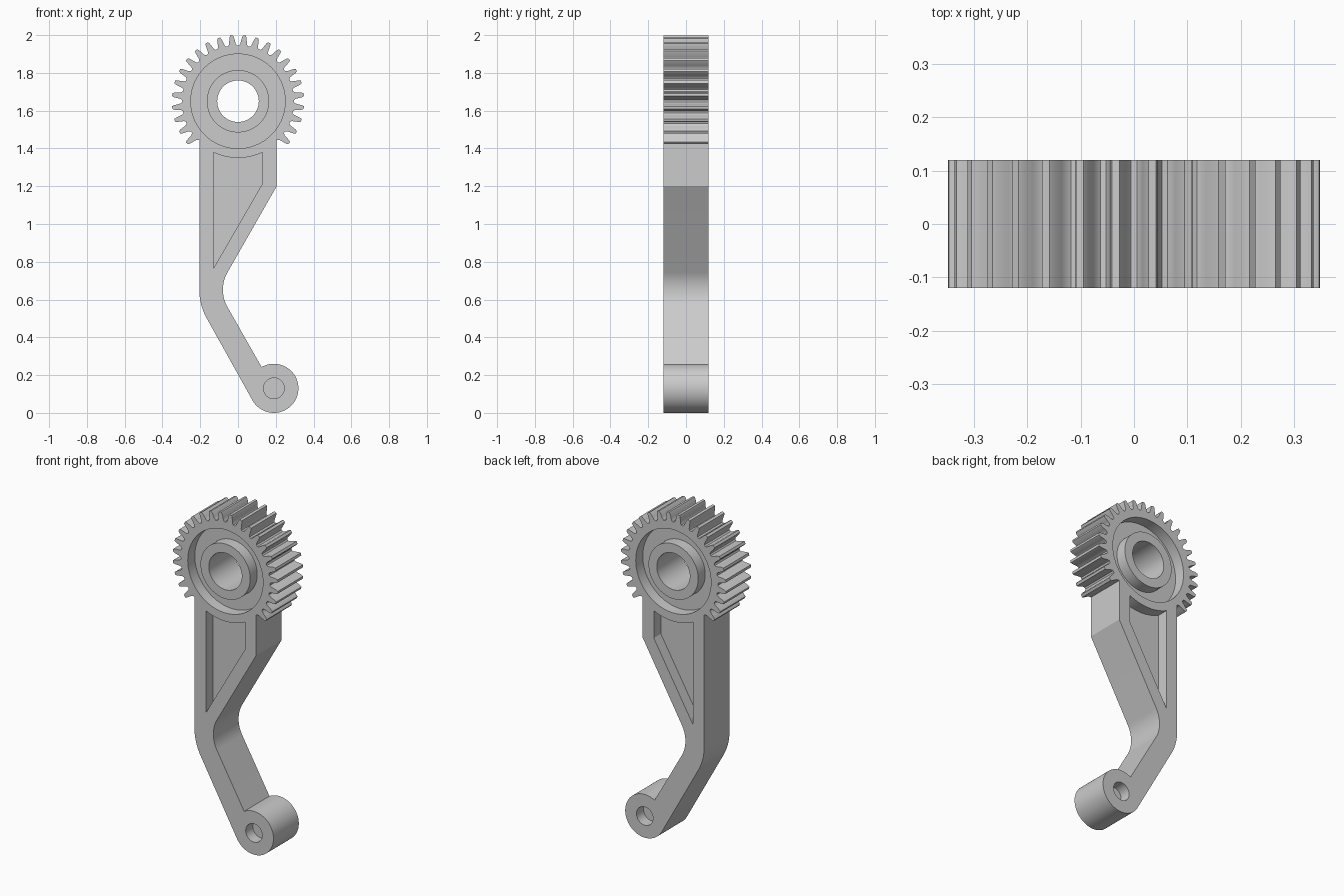
import bpy, bmesh
from math import cos, sin, radians

if "Cube" in bpy.data.objects:
    bpy.data.objects.remove(bpy.data.objects["Cube"])

HALF = 0.12            # half thickness of the part
WEB = 0.053            # half thickness left under the recesses
GEAR = (0.0, 1.65)
BOSS = (0.19, 0.13)


def polar(c, r, deg):
    return (c[0] + r * cos(radians(deg)), c[1] + r * sin(radians(deg)))


def arc(c, r, a0, a1, n):
    return [polar(c, r, a0 + (a1 - a0) * i / n) for i in range(n + 1)]


def circle(c, r, n=72):
    return arc(c, r, 0, 360, n)[:-1]


def prism(name, pts, y0, y1):
    """Extrude an x-z outline from y0 to y1."""
    bm = bmesh.new()
    face = bm.faces.new([bm.verts.new((x, y0, z)) for x, z in pts])
    res = bmesh.ops.extrude_face_region(bm, geom=[face])
    verts = [v for v in res["geom"] if isinstance(v, bmesh.types.BMVert)]
    bmesh.ops.translate(bm, verts=verts, vec=(0, y1 - y0, 0))
    bmesh.ops.recalc_face_normals(bm, faces=bm.faces)
    me = bpy.data.meshes.new(name)
    bm.to_mesh(me)
    bm.free()
    ob = bpy.data.objects.new(name, me)
    bpy.context.collection.objects.link(ob)
    return ob


def boolean(target, tool, op):
    bpy.context.view_layer.objects.active = target
    m = target.modifiers.new("bool", 'BOOLEAN')
    m.operation, m.object, m.solver = op, tool, 'EXACT'
    bpy.ops.object.modifier_apply(modifier=m.name)
    bpy.data.objects.remove(tool)


# Outline: 24 teeth of a 32-tooth pitch, then the bent arm and the end boss
half_tooth = [(4.6, 0.296), (3.4, 0.304), (2.8, 0.318), (2.0, 0.340), (1.2, 0.350)]
tooth = half_tooth + [(-a, r) for a, r in reversed(half_tooth)]
pitch = 360 / 32
outline = [(-0.205, 1.444)]
for k in range(24):
    mid = 90 + pitch * (11.5 - k)
    outline += [polar(GEAR, r, mid + a) for a, r in tooth]
outline += [(0.205, 1.444), (0.205, 1.2)]
bend = (0.105, 0.652)
outline += arc(bend, 0.185, 150, 210, 14)
outline += arc(BOSS, 0.13, 120, -150, 48)
outline += arc(bend, 0.31, 210, 180, 10)
lever = prism("gear_lever", outline, -HALF, HALF)

# Recesses on both faces: gear groove, arm pocket, blind boss hole
pocket = arc(GEAR, 0.30, 244.3, 295.7, 14) + [(0.13, 1.215), (-0.13, 0.765)]
for s in (-1, 1):
    for pts in (circle(GEAR, 0.25), pocket, circle(BOSS, 0.055, 40)):
        boolean(lever, prism("cutter", pts, s * WEB, s * 0.2), 'DIFFERENCE')

# Hub ring and through bore
boolean(lever, prism("hub", circle(GEAR, 0.165), -HALF, HALF), 'UNION')
boolean(lever, prism("bore", circle(GEAR, 0.11), -0.2, 0.2), 'DIFFERENCE')

# Smooth curved walls, keep edges sharp
bpy.ops.object.select_all(action='DESELECT')
lever.select_set(True)
bpy.context.view_layer.objects.active = lever
bpy.ops.object.shade_smooth_by_angle(angle=radians(25))
